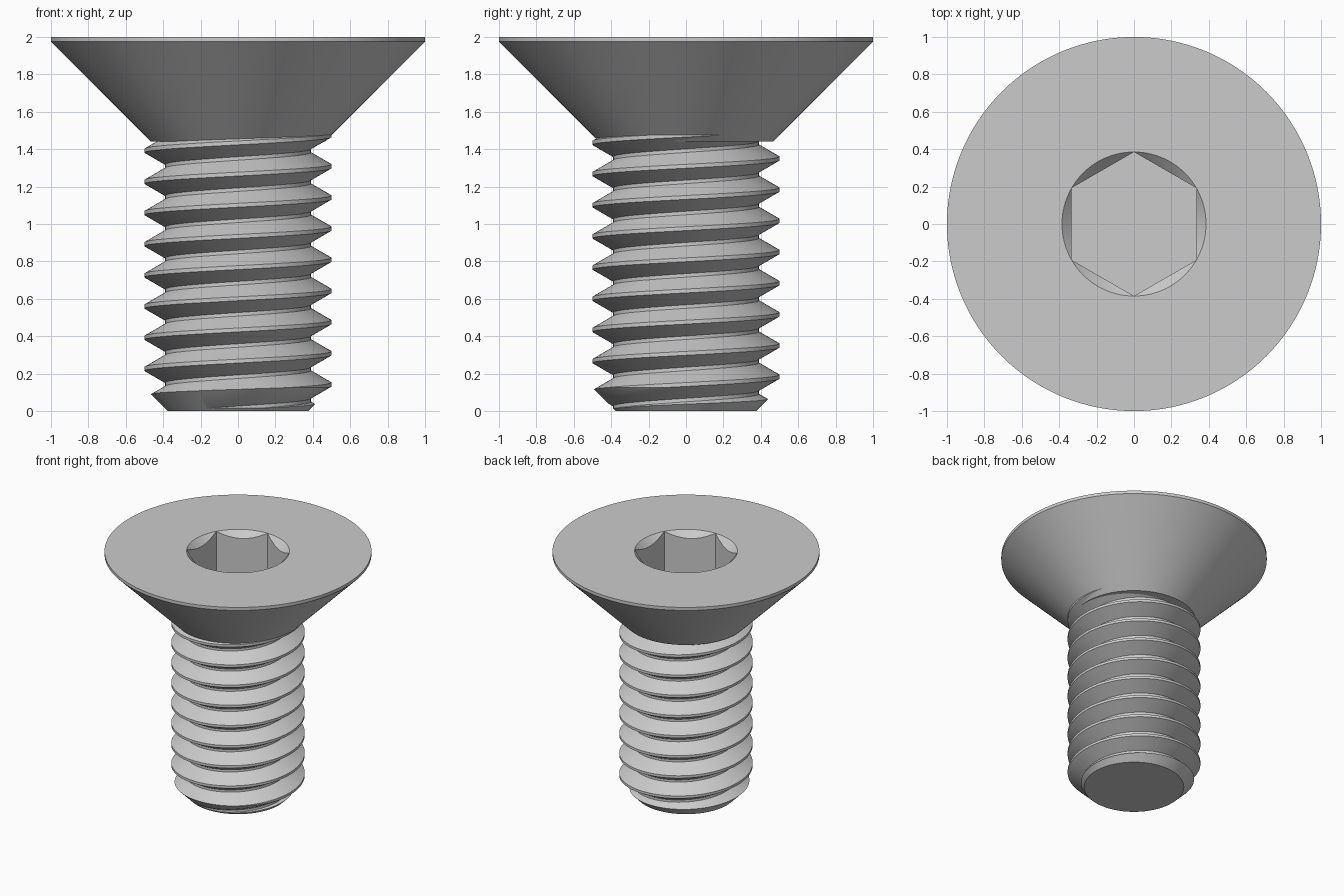
import bpy, bmesh
from math import pi, sin, cos, radians

cube = bpy.data.objects.get("Cube")
if cube:
    bpy.data.objects.remove(cube, do_unlink=True)

SEG = 96
PITCH = 1 / 6
CREST_R, ROOT_R = 0.5, 0.39
HEX_R = 0.385

steel = bpy.data.materials.new("grey_steel")
steel.use_nodes = True
colour = (0.6, 0.6, 0.6, 1)
steel.diffuse_color = colour
steel.node_tree.nodes["Principled BSDF"].inputs["Base Color"].default_value = colour


def finish(name, bm):
    bmesh.ops.recalc_face_normals(bm, faces=bm.faces)
    mesh = bpy.data.meshes.new(name)
    bm.to_mesh(mesh)
    bm.free()
    mesh.materials.append(steel)
    obj = bpy.data.objects.new(name, mesh)
    bpy.context.collection.objects.link(obj)
    return obj


def lathe(name, profile, sides=SEG, turn=0.0):
    """Closed solid of rings given as (radius, z) from bottom to top."""
    bm = bmesh.new()
    rings = [[bm.verts.new((r * cos(turn + 2 * pi * i / sides),
                            r * sin(turn + 2 * pi * i / sides), z))
              for i in range(sides)] for r, z in profile]
    for low, high in zip(rings, rings[1:]):
        for i in range(sides):
            j = (i + 1) % sides
            bm.faces.new((low[i], low[j], high[j], high[i]))
    bm.faces.new(rings[0][::-1])
    bm.faces.new(rings[-1])
    return finish(name, bm)


def helix(name, first_turn, turns, crest_z):
    """Closed right-handed screw thread with flat crests and roots."""
    crest = PITCH / 16
    flank = crest + (CREST_R - ROOT_R) * 0.577
    section = [(ROOT_R, -flank), (CREST_R, -crest), (CREST_R, crest), (ROOT_R, flank)]
    n = len(section)
    bm = bmesh.new()
    cols = []
    for i in range(SEG):
        a = 2 * pi * i / SEG
        cols.append([bm.verts.new((r * cos(a), r * sin(a),
                                   crest_z + PITCH * (first_turn + t + i / SEG) + dz))
                     for t in range(turns + 1) for r, dz in section])
    size = n * turns
    # the last column joins the first one a full turn higher
    sides = [c[:size + 1] for c in cols] + [cols[0][n:]]
    for a, b in zip(sides, sides[1:]):
        for k in range(size):
            if k < len(b) - 1:
                bm.faces.new((a[k], b[k], b[k + 1], a[k + 1]))
    bmesh.ops.delete(bm, geom=[v for v in bm.verts if not v.link_faces], context='VERTS')
    # fan caps over the two open ends
    rim = [e for e in bm.edges if e.is_boundary]
    middle = crest_z + PITCH * (first_turn + turns / 2)
    for up in (False, True):
        ends = [e for e in rim if (e.verts[0].co.z > middle) == up]
        z = sum(e.verts[0].co.z for e in ends) / len(ends)
        hub = bm.verts.new((0, 0, z))
        for e in ends:
            bm.faces.new((e.verts[0], e.verts[1], hub))
    return finish(name, bm)


def cut(obj, cutter, operation):
    mod = obj.modifiers.new("cut", 'BOOLEAN')
    mod.operation, mod.solver, mod.object = operation, 'EXACT', cutter
    bpy.context.view_layer.objects.active = obj
    bpy.ops.object.modifier_apply(modifier=mod.name)
    bpy.data.objects.remove(cutter, do_unlink=True)


# Countersunk head with a chamfered hexagon socket
head = lathe("head", [(0.465, 1.44), (1, 1.975), (1, 2)], 128)
cut(head, lathe("socket_cutter", [(HEX_R, 1.58), (HEX_R, 2.1)], 6, pi / 2), 'DIFFERENCE')
cut(head, lathe("chamfer_cutter", [(HEX_R - 0.1, 1.9), (HEX_R + 0.05, 2.05)], 128, 0.01),
    'DIFFERENCE')

# Threaded shank, trimmed to a chamfered tip and ending inside the head
shank = helix("threaded_shank", -3, 13, 0.142)
cut(shank, lathe("tip_trimmer", [(0.375, 0), (0.52, 0.145), (0.52, 1.5)], SEG, 0.013),
    'INTERSECT')

for obj in (head, shank):
    bpy.ops.object.select_all(action='DESELECT')
    obj.select_set(True)
    bpy.context.view_layer.objects.active = obj
    bpy.ops.object.shade_smooth_by_angle(angle=radians(25))
